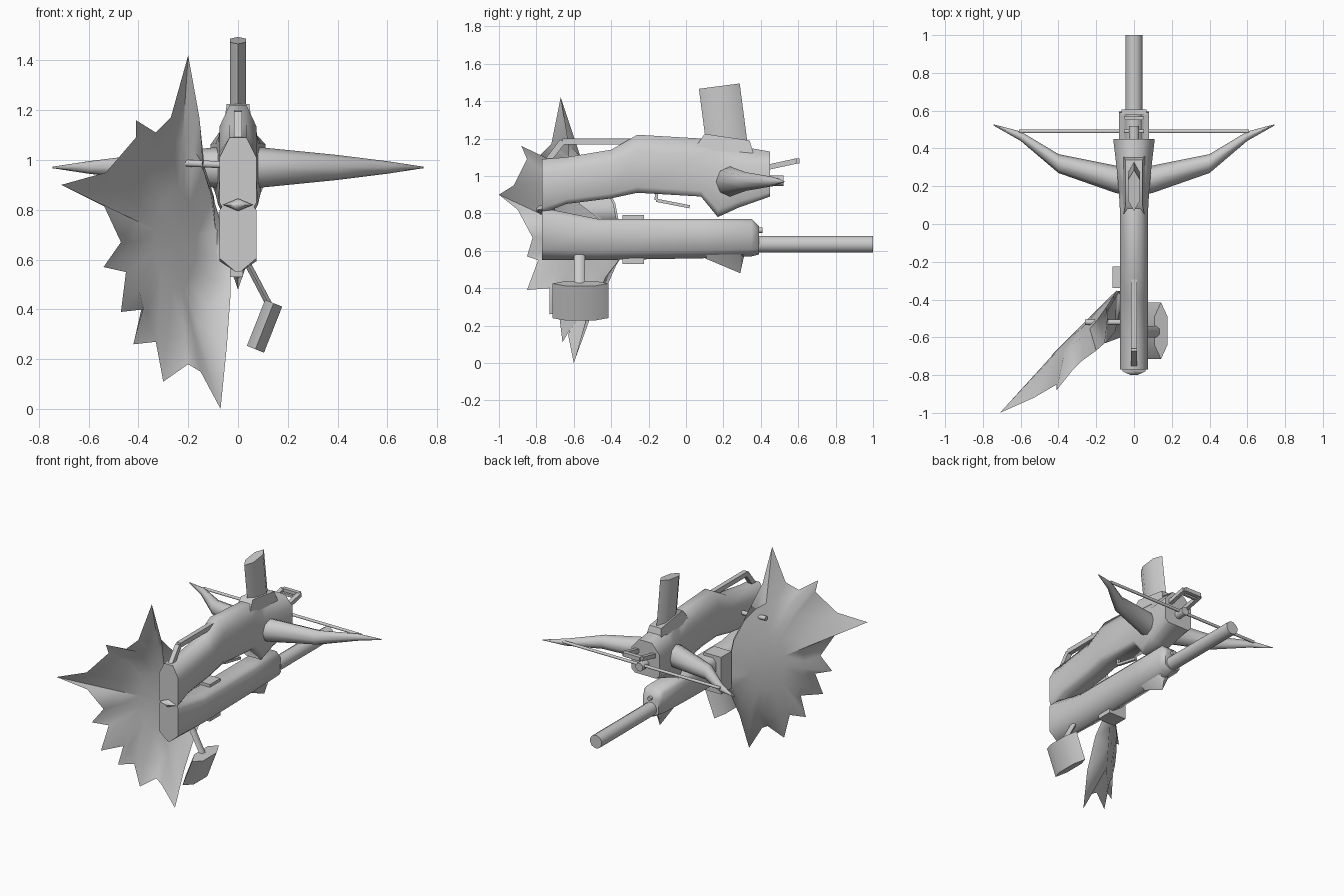
import bpy, bmesh, math
from mathutils import Vector as V

cube = bpy.data.objects.get("Cube")
if cube:
    bpy.data.objects.remove(cube, do_unlink=True)

grey = bpy.data.materials.new("plain_grey")
grey.use_nodes = True
grey.diffuse_color = (0.6, 0.6, 0.6, 1)
grey.node_tree.nodes["Principled BSDF"].inputs["Base Color"].default_value = grey.diffuse_color
X, Z = V((1, 0, 0)), V((0, 0, 1))


def finish(name, bm):
    """Turn a bmesh into a shaded object."""
    bmesh.ops.recalc_face_normals(bm, faces=bm.faces)
    mesh = bpy.data.meshes.new(name)
    bm.to_mesh(mesh)
    bm.free()
    mesh.materials.append(grey)
    obj = bpy.data.objects.new(name, mesh)
    bpy.context.collection.objects.link(obj)
    bpy.ops.object.select_all(action='DESELECT')
    obj.select_set(True)
    bpy.context.view_layer.objects.active = obj
    bpy.ops.object.shade_smooth_by_angle(angle=math.radians(65))


def skin(bm, rings):
    """Join equal rings of points into a capped solid."""
    loops = [[bm.verts.new(p) for p in ring] for ring in rings]
    n = len(loops[0])
    for a, b in zip(loops, loops[1:]):
        for i in range(n):
            j = (i + 1) % n
            bm.faces.new((a[i], a[j], b[j], b[i]))
    bm.faces.new(loops[0])
    bm.faces.new(loops[-1])


def loft(name, rings):
    bm = bmesh.new()
    skin(bm, rings)
    finish(name, bm)


def path(name, points, radius, sides=8):
    """Straight bars through a list of points."""
    bm = bmesh.new()
    pts = [V(p) for p in points]
    for a, b in zip(pts, pts[1:]):
        d = (b - a).normalized()
        u = d.cross(X if abs(d.x) < 0.7 else Z).normalized()
        v = d.cross(u)
        angles = [math.tau * (i + 0.5) / sides for i in range(sides)]
        circle = [(u * math.cos(t) + v * math.sin(t)) * radius for t in angles]
        skin(bm, [[a + c for c in circle], [b + c for c in circle]])
    finish(name, bm)


def body(name, stations, shape):
    """Long body from (y, bottom, top, half width) stations; shape is the half section."""
    section = shape + [(-x, t) for x, t in reversed(shape)]
    loft(name, [[V((x * w, y, low + t * (top - low))) for x, t in section]
                for y, low, top, w in stations])


def paddle(name, start, end, normal, width, thick):
    """Flat six-sided bar with thin edges."""
    a, b = V(start), V(end)
    axis = (b - a).normalized()
    n = normal - axis * normal.dot(axis)
    n.normalize()
    side = axis.cross(n)
    hexagon = [(-1, 0), (-.5, 1), (.5, 1), (1, 0), (.5, -1), (-.5, -1)]
    section = [side * p * width + n * q * thick for p, q in hexagon]
    loft(name, [[a + c for c in section], [b + c for c in section]])


# Upper stock
body("upper_stock", [
    (-.77, .8, 1.09, .075), (-.64, .85, 1.1, .075), (-.4, .88, 1.14, .075),
    (-.26, .91, 1.22, .075), (.08, .89, 1.2, .075), (.17, .78, 1.18, .08),
    (.28, .83, 1.16, .09), (.45, .89, 1.13, .11)],
    [(.75, 0), (1, .1), (1, .72), (.45, 1)])
loft("stock_heel", [[V((x * s, y, .82 + z * s)) for x, z in
                     ((-.06, 0), (0, .025), (.06, 0), (0, -.025))]
                    for y, s in ((-.7, 1), (-.78, 1), (-.8, .3))])

# Lower stock, its fin and barrel
body("lower_stock", [
    (-.77, .55, .83, .075), (-.47, .55, .77, .075), (.1, .56, .77, .075),
    (.35, .57, .77, .075), (.39, .58, .73, .06)],
    [(.12, 0), (1, .2), (1, .88), (.7, 1)])
loft("lower_fin", [[V((-.035, y, .58)), V((.035, y, .58)), V((0, y, tip))]
                   for y, tip in ((.1, .56), (.29, .48), (.31, .57))])
path("barrel", [(0, .36, .635), (0, 1, .635)], .046, 12)
path("barrel_peg", [(0, .36, .71), (0, .41, .71)], .015)

# Upright plate and its collar
paddle("upright_plate", (0, .22, 1.16), (0, .178, 1.48), X, .11, .032)
loft("plate_collar", [[V((x * w, y, z)) for x, y, z in
                       ((-1, back, z0), (1, back, z0), (1, front, z1), (-1, front, z1))]
                      for w, back, front, z0, z1 in
                      ((.058, .04, .36, 1.14, 1.12), (.045, .1, .34, 1.225, 1.19))])

# Bow limbs, mirrored, with the string
round_section = [(math.cos(i * math.pi / 4), math.sin(i * math.pi / 4)) for i in range(8)]
limb = [(.03, .15, .3, .08), (.1, .165, .31, .08), (.4, .27, .37, .05),
        (.6, .44, .49, .025), (.745, .522, .528, .003)]
for side, label in ((1, "left"), (-1, "right")):
    loft(label + "_bow_limb", [
        [V((side * x, (y0 + y1) / 2 + c * (y1 - y0) / 2, .97 + s * h)) for c, s in round_section]
        for x, y0, y1, h in limb])
path("bow_string", [(-.61, .49, .98), (.61, .49, .98)], .011, 6)

# Front stirrup and bolt rest
path("stirrup", [(-.065, .43, 1.045), (-.065, .592, 1.08), (.065, .592, 1.08), (.065, .43, 1.045)], .02, 4)
path("stirrup_bar", [(-.065, .56, 1.07), (.065, .56, 1.07)], .012, 4)
path("bolt_rest", [(0, .42, .975), (0, .52, .975)], .03)

# Lever on top, trigger below, peg at the side
path("top_lever", [(0, -.74, 1.08), (0, -.66, 1.185), (0, -.28, 1.185)], .023, 4)
path("trigger", [(0, -.155, .93), (0, -.16, .87), (0, .02, .835)], .012, 4)
path("side_peg", [(-.05, -.52, .98), (-.26, -.52, .99)], .015)

# Mount block beside the lower stock
loft("mount_block", [[V((x, y, z)) for x, z in ((-.115, .53), (.02, .53), (.02, .79), (-.115, .79))]
                     for y in (-.34, -.225)])

# Hanging paddle weight and its strut
paddle("weight_strut", (.03, -.57, .6), (.13, -.57, .41), X, .03, .013)
paddle("hanging_weight", (.143, -.565, .425), (.07, -.565, .24), V((1, 0, -.4)), .15, .037)

# Spiked shield: jagged rim around a smooth shallow bowl
rim = [(-.2, -.67, 1.42), (-.27, -.72, 1.17), (-.33, -.78, 1.11), (-.41, -.88, 1.16), (-.41, -.85, 1.09),
       (-.53, -.92, .95), (-.71, -1, .9), (-.54, -.9, .82), (-.47, -.82, .67),
       (-.54, -.85, .57), (-.45, -.79, .55), (-.47, -.85, .39), (-.38, -.73, .4),
       (-.42, -.73, .26), (-.33, -.68, .27), (-.3, -.66, .11), (-.2, -.62, .18),
       (-.15, -.63, .15), (-.07, -.6, 0), (-.045, -.53, .25), (-.03, -.43, .46), (-.03, -.35, .56),
       (-.06, -.4, .72), (-.1, -.57, .85), (-.14, -.62, .96), (-.155, -.63, 1.17)]
centre = V((-.25, -.53, .68))
outward = V((-.7, .7, 0))


def bowl_point(p, size):
    """Point on the smooth bowl, in the direction of a rim point."""
    d = V(p) - centre
    d *= size / math.hypot(d.x / .17, d.z / .4)
    return V((centre.x + d.x, centre.y + d.x - .4 * d.z ** 2, centre.z + d.z))


bm = bmesh.new()
edge = [bm.verts.new(p) for p in rim]
for depth in (0, .015):
    hub = bm.verts.new(centre + outward * depth)
    inner, outer = [[bm.verts.new(bowl_point(p, size) + outward * depth) for p in rim]
                    for size in (.5, 1)]
    for i in range(len(rim)):
        j = (i + 1) % len(rim)
        bm.faces.new((hub, inner[i], inner[j]))
        bm.faces.new((inner[i], outer[i], outer[j], inner[j]))
        bm.faces.new((outer[i], edge[i], edge[j], outer[j]))
finish("spiked_shield", bm)
